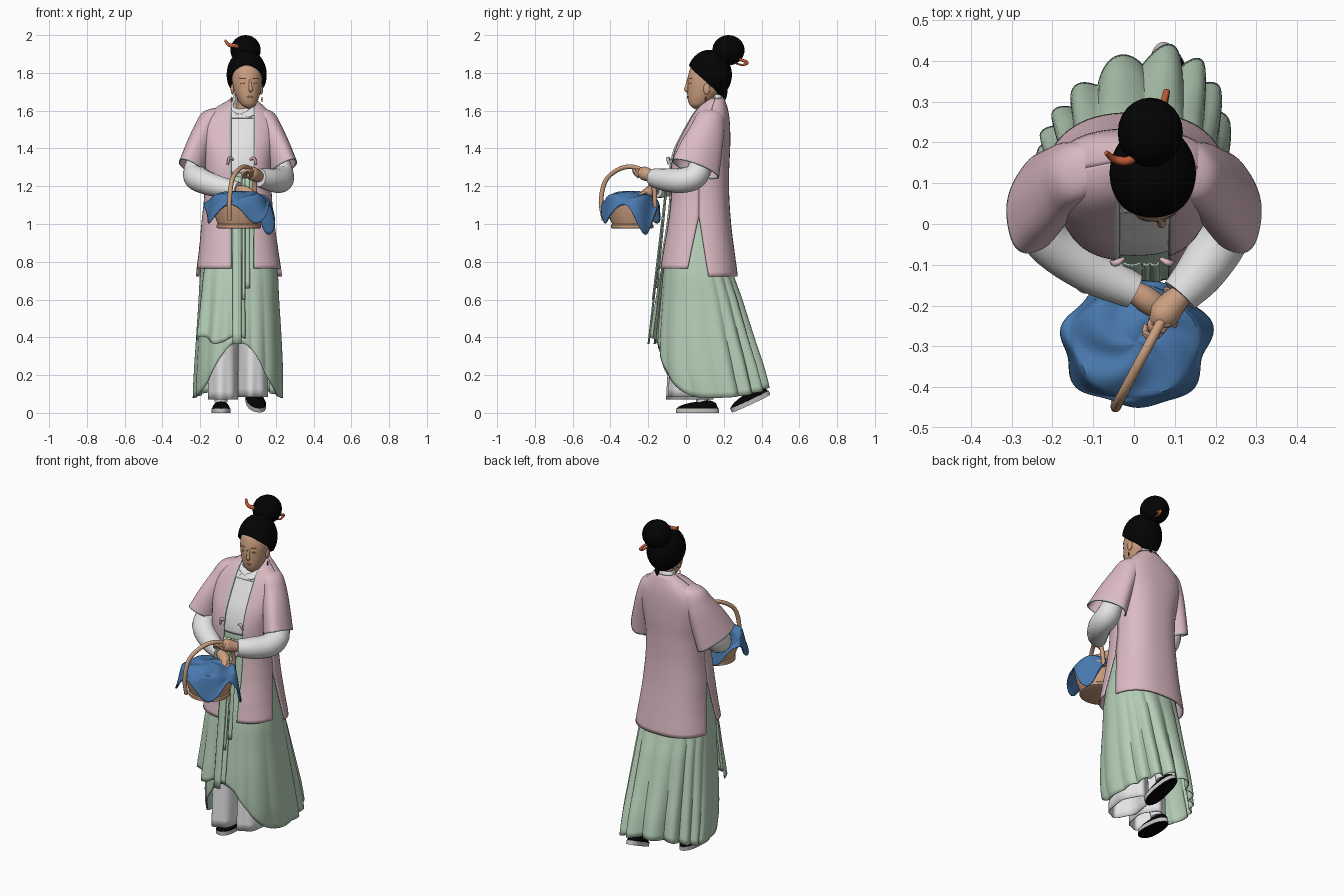
import bpy, bmesh, math
from math import sin, cos, pi, asin, sqrt
from mathutils import Vector, Matrix

if "Cube" in bpy.data.objects:
    bpy.data.objects.remove(bpy.data.objects["Cube"])


def material(name, rgb):
    m = bpy.data.materials.new(name)
    m.use_nodes = True
    m.diffuse_color = (*rgb, 1)
    m.node_tree.nodes["Principled BSDF"].inputs["Base Color"].default_value = (*rgb, 1)
    return m


PINK = material("pale pink", (.71, .49, .545))
GREEN = material("pale green", (.47, .63, .48))
WHITE = material("white linen", (.78, .78, .78))
BLUE = material("blue cloth", (.065, .19, .42))
SKIN = material("skin", (.6, .345, .215))
BLACK = material("black", (.001, .001, .001))
TAN = material("basket tan", (.6, .345, .215))
ORANGE = material("orange pin", (.5, .1, .035))
GREY = material("grey trim", (.55, .54, .53))
BROWN = material("soft brow brown", (.34, .17, .1))
made = []


def finish(name, bm, mats, thick=0):
    bmesh.ops.remove_doubles(bm, verts=bm.verts, dist=1e-4)
    bmesh.ops.recalc_face_normals(bm, faces=bm.faces)
    me = bpy.data.meshes.new(name)
    bm.to_mesh(me)
    bm.free()
    for m in mats:
        me.materials.append(m)
    ob = bpy.data.objects.new(name, me)
    bpy.context.collection.objects.link(ob)
    if thick:
        mod = ob.modifiers.new("thickness", "SOLIDIFY")
        mod.thickness, mod.offset = thick, 0
    made.append(ob)
    return ob


def sheet(name, funcs, nu, nv, mats, rule=None, thick=0):
    """Surface patches f(u, v) with u and v from 0 to 1."""
    bm = bmesh.new()
    for f in funcs:
        g = [[bm.verts.new(f(i / nu, j / nv)) for i in range(nu + 1)] for j in range(nv + 1)]
        for j in range(nv):
            for i in range(nu):
                face = bm.faces.new((g[j][i], g[j][i + 1], g[j + 1][i + 1], g[j + 1][i]))
                if rule:
                    face.material_index = rule((i + .5) / nu, (j + .5) / nv)
    return finish(name, bm, mats, thick)


def interp(rows, t):
    n = len(rows) - 1
    x = max(0, min(t * n, n - 1e-6))
    i = int(x)
    f = x - i
    p = [rows[max(0, min(n, i + k))] for k in (-1, 0, 1, 2)]
    return [b + .5 * f * (c - a + f * (2 * a - 5 * b + 4 * c - d + f * (3 * (b - c) + d - a)))
            for a, b, c, d in zip(*p)]


def section(rows, z):
    """Rows run downward: z, centre x, half width, front y, back y."""
    z = max(rows[-1][0], min(rows[0][0], z))
    i = next(k for k in range(len(rows) - 1) if z >= rows[k + 1][0])
    return interp(rows, (i + (rows[i][0] - z) / (rows[i][0] - rows[i + 1][0])) / (len(rows) - 1))


def ring(rows, z, a, n=2.5, grow=0, scale=1):
    _, cx, rx, yf, yb = section(rows, z)
    s, c = sin(a), cos(a)
    x = (rx * scale + grow) * math.copysign(abs(s) ** (2 / n), s)
    y = ((yb - yf) / 2 * scale + grow) * math.copysign(abs(c) ** (2 / n), c)
    return Vector((cx + x, (yf + yb) / 2 - y, z))


def tube(name, pts, mat, up=(0, 0, 1), nu=16, nv=24):
    """Capped round tube; points are x, y, z, radius."""
    def f(u, v):
        t = max(0, min(1, (v * nv - 1) / (nv - 2)))
        p = interp(pts, t)
        d = Vector(interp(pts, min(1, t + .01))[:3]) - Vector(interp(pts, max(0, t - .01))[:3])
        side = d.cross(Vector(up)).normalized()
        nrm = side.cross(d).normalized()
        r = 0 if v in (0, 1) else p[3]
        return Vector(p[:3]) + r * (side * cos(2 * pi * u) + nrm * sin(2 * pi * u))
    return sheet(name, [f], nu, nv, [mat])


def blob(name, loc, size, mat, rot=None):
    bm = bmesh.new()
    bmesh.ops.create_uvsphere(bm, u_segments=24, v_segments=16, radius=1)
    m = Matrix.Translation(loc) @ (rot or Matrix()) @ Matrix.Diagonal((*size, 1))
    bmesh.ops.transform(bm, matrix=m, verts=bm.verts)
    return finish(name, bm, [mat])


# Jacket: two front panels and a back, with side slits and an open front
BODY = [(1.665, .03, .062, .11, .20), (1.62, .015, .12, .065, .215), (1.57, .005, .178, .03, .225),
        (1.50, 0, .198, -.01, .23), (1.40, 0, .188, -.06, .23), (1.30, 0, .175, -.085, .225),
        (1.15, 0, .175, -.085, .225), (1.0, 0, .19, -.10, .235), (.88, .003, .205, -.12, .25),
        (.70, .005, .23, -.145, .272)]


def panel(side):
    def f(u, v):
        z = 1.665 - .92 * v
        w = .2 * max(0, (1.03 - z) / .29)
        low = max(0, v - .7) / .3
        if side:
            _, cx, rx, _, _ = section(BODY, z)
            edge = max(.01, .06 + side * (.025 - cx))
            a0 = asin(min(.95, (edge / rx) ** 1.25))
            a = side * (a0 + (pi / 2 - w - a0) * u)
            return ring(BODY, z + .02 * low, a)
        return ring(BODY, z - .022 * low, pi / 2 + w + (pi - 2 * w) * u)
    return f


sheet("jacket_fronts", [panel(1), panel(-1)], 20, 44, [PINK, GREY], lambda u, v: int(u < .05), .008)
sheet("jacket_back", [panel(0)], 30, 44, [PINK], None, .008)

# Inner robe with a V neck and flat collar bands
def robe(u, v):
    a = 2 * pi * u - pi
    top = 1.685 - .075 * max(0, cos(a)) ** 4
    return ring(BODY, top + (1.27 - top) * v, a, grow=-.01)
sheet("inner_robe", [robe], 48, 24, [WHITE], None, .004)
for s in (-1, 1):
    def band(u, v):
        z = 1.69 - .13 * v
        a = s * (1.5 * (1 - v) ** .8 - .12 + .45 * (u - .5))
        return ring(BODY, z, a, grow=-.003 - .01 * (1 - v))
    sheet("robe_collar", [band], 6, 16, [WHITE], None, .005)
    tube("jacket_tie", [(.02 + s * .045, -.085, 1.34, .005), (.02 + s * .065, -.096, 1.348, .009),
                        (.02 + s * .075, -.092, 1.315, .005)], PINK, (0, 1, 0), 8, 10)

# Short wide sleeves with a pale hem: z, centre x, centre y, half width, half depth
SLEEVE = [(1.615, .09, .14, .015, .03), (1.58, .13, .13, .055, .065), (1.50, .168, .112, .06, .085),
          (1.40, .205, .08, .064, .105), (1.29, .238, .05, .07, .12)]
def sleeve(s):
    def f(u, v):
        z, cx, cy, rx, ry = interp(SLEEVE, v)
        a = 2 * pi * u
        r = 1 + .02 * v * sin(5 * a + 1)
        x, y = r * rx * cos(a), r * ry * sin(a)
        return Vector((s * (cx + x - .15 * v * y), cy + y, z - .36 * v * y + .03 * v * cos(a)))
    return f
for s, side in ((1, "left"), (-1, "right")):
    sheet(side + "_sleeve", [sleeve(s)], 40, 28, [PINK, GREY], lambda u, v: int(v > .95), .007)

# Forearms and hands
tube("left_forearm", [(.215, .09, 1.36, .05), (.23, .055, 1.26, .066), (.22, -.025, 1.23, .066),
                      (.165, -.115, 1.235, .06), (.112, -.175, 1.245, .048)], WHITE)
tube("right_forearm", [(-.215, .07, 1.36, .05), (-.225, .03, 1.27, .066), (-.205, -.035, 1.235, .066),
                       (-.11, -.11, 1.2, .058), (.0, -.165, 1.18, .044)], WHITE)
tube("left_hand", [(.125, -.165, 1.247, .025), (.095, -.195, 1.258, .034), (.07, -.225, 1.268, .036),
                   (.05, -.245, 1.265, .018)], SKIN)
tube("right_hand", [(-.01, -.16, 1.18, .025), (.03, -.185, 1.172, .032), (.06, -.21, 1.16, .028),
                    (.08, -.25, 1.145, .012)], SKIN)
for i in range(4):
    x, y = .088 - .013 * i, -.205 - .015 * i
    tube("left_finger", [(x + .025, y, 1.255, .009), (x + .005, y - .025, 1.285, .01),
                         (x - .02, y - .02, 1.27, .009), (x - .02, y, 1.245, .007)], SKIN, (.6, 1, 0), 8, 12)
    tube("right_finger", [(.035 + .016 * i, -.20 - .004 * i, 1.17, .009), (.05 + .016 * i, -.235, 1.16, .009),
                          (.055 + .014 * i, -.26, 1.14, .006)], SKIN, (0, 0, 1), 8, 8)

# Softly pleated skirt, raised at the front and trailing behind
SKIRT = [(1.32, 0, .14, -.06, .195), (1.0, 0, .165, -.08, .21), (.76, .005, .2, -.115, .245),
         (.6, .005, .21, -.13, .3), (.4, .005, .222, -.145, .36), (.2, .003, .232, -.145, .42),
         (.06, 0, .234, -.11, .445)]
def skirt(u, v):
    a = 2 * pi * u - pi
    front, back = max(0, cos(a)), max(0, -cos(a))
    hem = .08 + .29 * front ** 4 + .06 * back ** 2
    z = 1.32 + (hem - 1.32) * v
    g = max(0, (.95 - z) / .85)
    fold = abs(sin(8 * a + .9 * sin(3 * a) + .5)) - .7
    p = ring(SKIRT, z, a, 2.3 - .3 * min(1, 3 * back) * min(1, g), scale=1 + g * (.045 + .13 * back) * fold)
    p.y += .35 * g * back * (p.x - .06)
    return p
sheet("skirt", [skirt], 220, 40, [GREEN], None, .006)

def overlay(u, v):
    a = -1.0 + 1.1 * u
    z = .85 + (.385 + .02 * sin(9 * u) - .85) * v
    return ring(SKIRT, z, a, 2.3, grow=.005 + v * (.03 + .012 * sin(16 * u)))
sheet("skirt_front_drape", [overlay], 40, 20, [GREEN], None, .006)

# Waist ribbons
for x, w, end, out in ((-.005, .022, .365, -.195), (.03, .007, .6, -.172), (.05, .012, .66, -.15)):
    sheet("waist_ribbon", [lambda u, v: Vector((x + w * (2 * u - 1), -.095 + (out + .095) * v - .006 * sin(pi * u),
                                                1.25 + (end - 1.25) * v))], 6, 16, [GREEN], None, .005)

# Wide trouser legs under the skirt
for side, cx, cy, rx, ry, low in (("right", -.08, .02, .075, .12, .07), ("left", .08, .05, .075, .14, .085)):
    def leg(u, v):
        a = 2 * pi * u
        k = 1 + .05 * v * sin(6 * a)
        return Vector((cx + rx * k * cos(a), cy + ry * k * sin(a) * (.8 + .2 * v), .6 + (low - .6) * v))
    sheet(side + "_trouser_leg", [leg], 72, 12, [WHITE], None, .005)

# Shoes: black upper, pale sole edge, black tread
def shoe(side, loc, yaw, pitch):
    place = Matrix.Translation(loc) @ Matrix.Rotation(yaw, 4, "Z") @ Matrix.Rotation(pitch, 4, "X")
    def width(y):
        return .046 * sqrt(max(0, 1 - abs(y) ** 2.6)) * (1 - .12 * y)
    def upper(u, v):
        y = 2 * v - 1
        h = (.038 + .018 * y) * sqrt(max(0, 1 - abs(y) ** 3))
        b = pi * u
        return place @ Vector((width(y) * cos(b), .11 * y, .022 + h * sin(b)))
    def sole(u, v):
        a = 2 * pi * u
        y = sin(a)
        w = math.copysign(width(y) * 1.06, cos(a))
        r, z = ((0, 0), (1, 0), (1, .024), (0, .024))[round(v * 3)]
        return place @ Vector((w * r, .114 * y * r, z))
    sheet(side + "_shoe_upper", [upper], 16, 24, [BLACK])
    sheet(side + "_shoe_sole", [sole], 48, 3, [BLACK, GREY], lambda u, v: int(.34 < v < .6))
    p = place @ Vector((0, .03, .06))
    tube(side + "_ankle", [(*p, .034), (*(p + Vector((0, -.02, .08))), .034), (*(p + Vector((0, -.04, .2))), .04)],
         WHITE, (0, 1, 0))
shoe("right", (-.09, .06, 0), 0, 0)
shoe("left", (.09, .345, .05), .22, .43)

# Head, neck and features
HEAD = [(1.87, .045, .05, .07, .18), (1.83, .047, .074, .026, .2), (1.77, .048, .08, .008, .2),
        (1.70, .05, .07, .006, .18), (1.655, .053, .053, .01, .14), (1.625, .056, .034, .022, .1),
        (1.61, .057, .005, .045, .06)]
sheet("face", [lambda u, v: ring(HEAD, 1.87 - .26 * v, 2 * pi * u, 2.1)], 40, 28, [SKIN])
tube("neck", [(.03, .14, 1.54, .055), (.036, .14, 1.62, .045), (.045, .13, 1.7, .048)], SKIN, (0, 1, 0))
tube("nose", [(.062, .012, 1.765, .006), (.066, .004, 1.73, .008), (.067, .001, 1.712, .011),
              (.066, .01, 1.702, .007)], SKIN, (1, 0, 0), 10, 10)
blob("lips", (.064, .009, 1.672), (.016, .005, .006), BROWN)
for a in (-.3, .58):
    blob("eye", ring(HEAD, 1.745, a, 2.1), (.014, .002, .004), BROWN, Matrix.Rotation(a, 4, "Z"))
    blob("eyebrow", ring(HEAD, 1.77, a, 2.1), (.018, .002, .003), BROWN, Matrix.Rotation(a, 4, "Z"))
for s in (-1, 1):
    blob("ear", (.047 + s * .076, .11, 1.715), (.01, .018, .03), SKIN)
    blob("earring", (.047 + s * .08, .105, 1.66), (.004, .004, .014), ORANGE)

# Hair cap, bun and pin
def hair(u, v):
    a = 2 * pi * u
    c = cos(a)
    low = 1.735 + .105 * max(0, c) - .06 * max(0, -c)
    b0 = math.acos((low - 1.79) / .132)
    b = b0 * min(1, v / .9)
    k = 1 - .35 * max(0, v - .9) / .1
    return Vector((.046 + .106 * k * sin(b) * sin(a), .125 - .118 * k * sin(b) * c, 1.79 + .132 * cos(b)))
sheet("hair", [hair], 48, 30, [BLACK])
blob("hair_bun", (.04, .225, 1.92), (.08, .085, .08), BLACK)
tube("nape_lock", [(.05, .2, 1.72, .02), (.05, .205, 1.68, .012), (.052, .2, 1.65, .004)], BLACK, (1, 0, 0), 8, 10)
tube("hair_pin", [(-.068, .175, 1.972, .006), (-.045, .158, 1.947, .01), (-.005, .16, 1.94, .011),
                  (.04, .22, 1.9, .007), (.07, .29, 1.87, .008), (.08, .325, 1.855, .008),
                  (.078, .3, 1.842, .006), (.07, .265, 1.85, .004)], ORANGE, (1, -.5, .3), 10, 40)

# Basket and handle
BASKET = [(0, .975), (.105, .975), (.118, .98), (.118, .995), (.112, 1.0), (.135, 1.06), (.145, 1.12)]
def basket(u, v):
    r, z = BASKET[round(v * 6)]
    return Vector((.005 + r * cos(2 * pi * u), -.285 + .95 * r * sin(2 * pi * u), z))
sheet("basket", [basket], 40, 6, [TAN])
tube("basket_handle", [(-.045, -.435, 1.02, .011), (-.045, -.45, 1.12, .012), (-.032, -.425, 1.23, .012),
                       (.005, -.355, 1.29, .012), (.045, -.28, 1.302, .012), (.078, -.215, 1.27, .012),
                       (.09, -.17, 1.19, .012), (.08, -.165, 1.08, .012)], TAN, (1, -.45, 0), 12, 48)

# Draped cloth with hanging corners, deepest on the wearer's left
def cloth(u, v):
    a = 2 * pi * u
    flat, hang = min(1, v / .6), max(0, v - .6) / .4
    corner = .5 - .5 * cos(4 * a + 1.06)
    edge = 1.09 - .075 * corner ** 1.3 - .06 * max(0, cos(a - .52)) ** 3 * corner
    r = flat * (1 + hang * (.15 + .05 * sin(7 * a) + .05 * corner) + .03 * sin(5 * a))
    z = 1.17 - .03 * flat ** 2 + .012 * flat * sin(4 * a + 9 * v) + (edge - 1.14) * hang
    return Vector((.005 + .153 * r * cos(a), -.292 + .132 * r * sin(a), z))
sheet("basket_cloth", [cloth], 96, 24, [BLUE], None, .006)

# Smooth shading with sharp creases kept
bpy.ops.object.select_all(action="DESELECT")
for ob in made:
    ob.select_set(True)
bpy.context.view_layer.objects.active = made[0]
bpy.ops.object.shade_smooth_by_angle(angle=math.radians(45))
